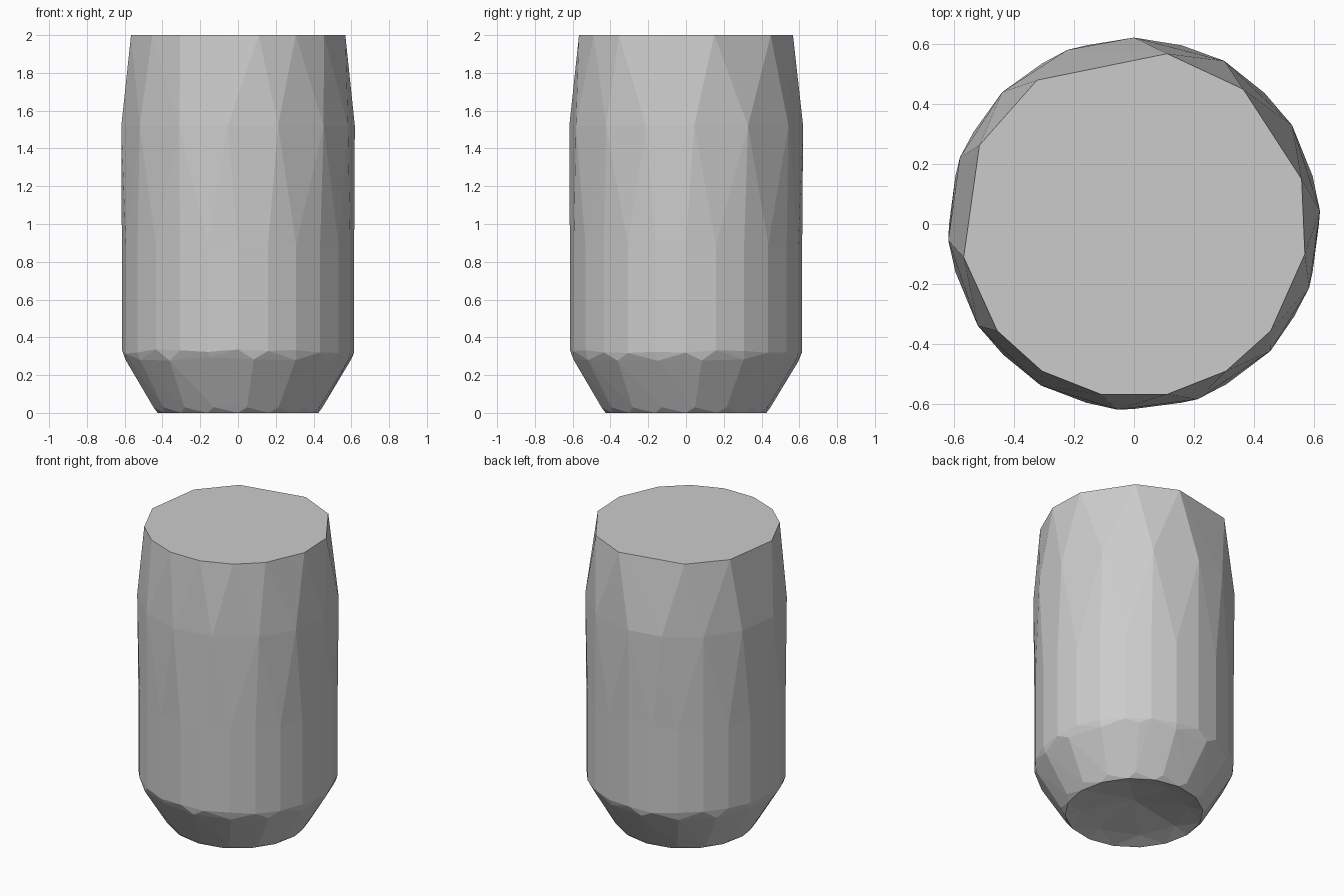
import bpy, bmesh, math, random

random.seed(4)
cube = bpy.data.objects.get("Cube")
if cube:
    bpy.data.objects.remove(cube, do_unlink=True)

grey = bpy.data.materials.new("plain grey")
grey.use_nodes = True
colour = (0.6, 0.6, 0.6, 1)
grey.diffuse_color = colour
grey.node_tree.nodes["Principled BSDF"].inputs["Base Color"].default_value = colour


def even(count, start=0.0):
    return [start + 360 * i / count for i in range(count)]


def ring(radius, z, angles, wobble=0.0):
    return [(radius * math.cos(math.radians(a)), radius * math.sin(math.radians(a)),
             z + random.uniform(-wobble, wobble)) for a in angles]


def finish(bm, name):
    mesh = bpy.data.meshes.new(name)
    bm.to_mesh(mesh)
    bm.free()
    mesh.materials.append(grey)
    obj = bpy.data.objects.new(name, mesh)
    bpy.context.collection.objects.link(obj)
    return obj


def faceted_shell(name, rings, open_top=False, open_bottom=False):
    """Wrap rings of points in flat facets, leaving the chosen ends open."""
    bm = bmesh.new()
    for points in rings:
        for p in points:
            bm.verts.new(p)
    bmesh.ops.convex_hull(bm, input=bm.verts[:])
    bmesh.ops.recalc_face_normals(bm, faces=bm.faces[:])
    caps = [f for f in bm.faces if (open_top and f.normal.z > 0.99)
            or (open_bottom and f.normal.z < -0.99)]
    bmesh.ops.delete(bm, geom=caps, context='FACES')
    bmesh.ops.dissolve_limit(bm, angle_limit=0.01, verts=bm.verts[:], edges=bm.edges[:])
    return finish(bm, name)


# Uneven facet directions of the flat lid and the shoulder
lid_angles = [15, 51, 79, 124, 153, 191, 218, 238, 259, 281, 302, 322, 350]
shoulder_angles = [4, 32, 61, 90, 111, 135, 159, 185, 213, 240, 265, 290, 317, 340]
belt = ring(0.615, 0.89, even(24))

# Upper body, tapering to the flat lid
faceted_shell("upper_body", [belt, ring(0.62, 1.52, shoulder_angles),
                             ring(0.577, 2.0, lid_angles)], open_bottom=True)

# Lower body, with a chamfered foot
rim = ring(0.425, 0.0, even(16))
faceted_shell("lower_body", [belt, ring(0.615, 0.325, even(24), 0.012),
                             ring(0.602, 0.285, even(16, 8), 0.01),
                             ring(0.45, 0.03, even(16, 6)), rim],
              open_top=True, open_bottom=True)

# Hollow under the foot: a sloping lip, then a shallow cone
bm = bmesh.new()
outer = [bm.verts.new(p) for p in rim]
inner = [bm.verts.new(p) for p in ring(0.33, 0.03, even(8))]
apex = bm.verts.new((0, 0, 0.09))
for i in range(8):
    a, b = inner[i], inner[(i + 1) % 8]
    o = [outer[(2 * i + k) % 16] for k in range(3)]
    for face in ((a, o[1], o[0]), (a, b, o[1]), (b, o[2], o[1]), (apex, b, a)):
        bm.faces.new(face)
for f in bm.faces:
    f.normal_update()
    if f.normal.z > 0:
        f.normal_flip()
finish(bm, "base_hollow")
